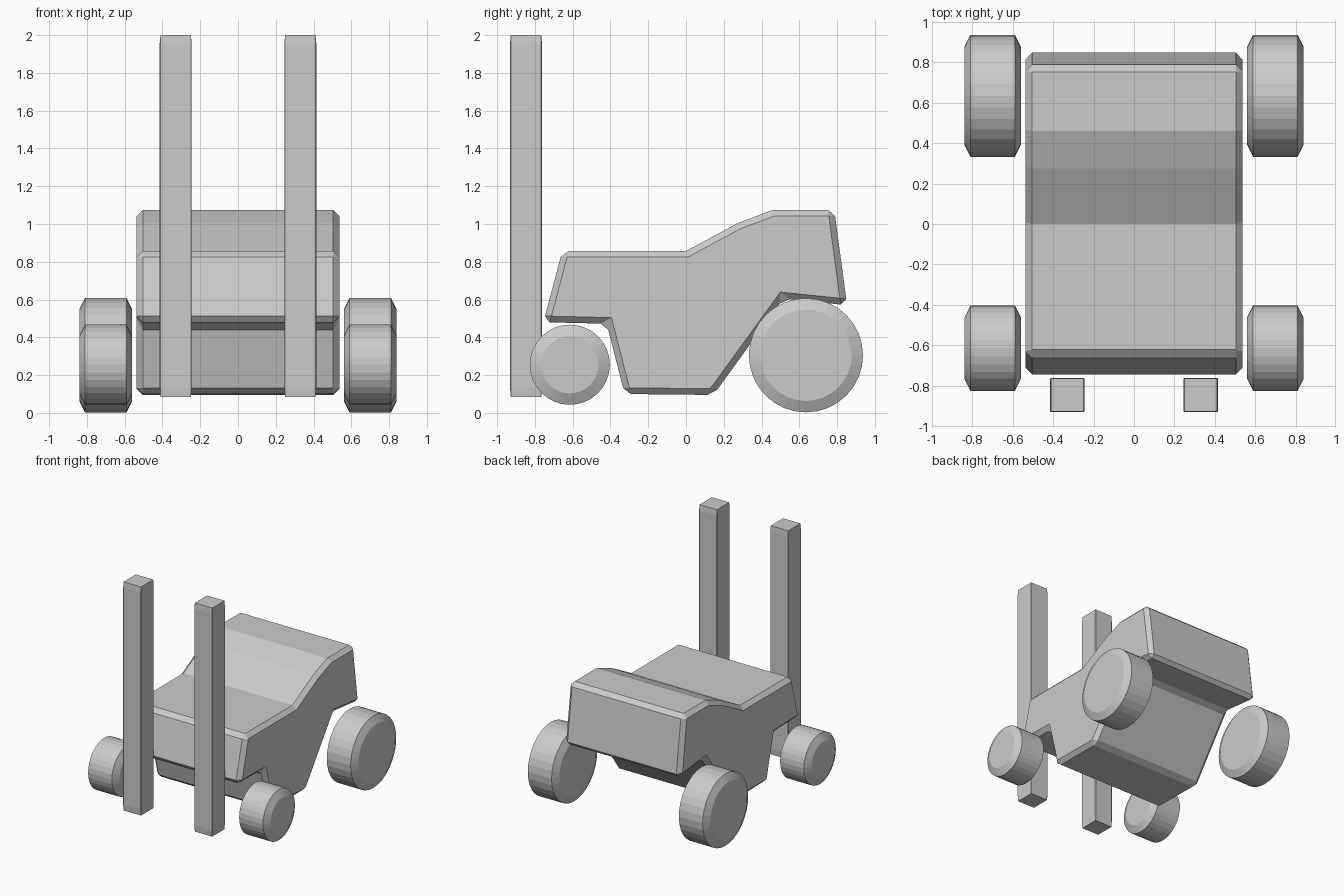
import bpy, bmesh, math
from mathutils import Matrix

cube = bpy.data.objects.get("Cube")
if cube:
    bpy.data.objects.remove(cube, do_unlink=True)

grey = bpy.data.materials.new("plain grey")
grey.use_nodes = True
grey.diffuse_color = (0.6, 0.6, 0.6, 1)
grey.node_tree.nodes["Principled BSDF"].inputs["Base Color"].default_value = (0.6, 0.6, 0.6, 1)


def add_object(name, bm):
    bmesh.ops.recalc_face_normals(bm, faces=bm.faces)
    mesh = bpy.data.meshes.new(name)
    bm.to_mesh(mesh)
    bm.free()
    mesh.materials.append(grey)
    obj = bpy.data.objects.new(name, mesh)
    bpy.context.collection.objects.link(obj)
    return obj


def body():
    # side profile (y, z), extruded across x and chamfered
    profile = [(-0.755, 0.48), (-0.655, 0.857), (0, 0.857), (0.275, 1.005),
               (0.46, 1.075), (0.785, 1.075), (0.853, 0.57), (0.515, 0.605),
               (0.145, 0.095), (-0.325, 0.1), (-0.42, 0.472)]
    half = 0.537
    bm = bmesh.new()
    side = bm.faces.new([bm.verts.new((-half, y, z)) for y, z in profile])
    new = bmesh.ops.extrude_face_region(bm, geom=[side], use_keep_orig=True)["geom"]
    verts = [g for g in new if isinstance(g, bmesh.types.BMVert)]
    bmesh.ops.translate(bm, verts=verts, vec=(2 * half, 0, 0))
    obj = add_object("body", bm)
    bevel = obj.modifiers.new("chamfer", 'BEVEL')
    bevel.width = 0.033
    bevel.segments = 1
    bevel.limit_method = 'ANGLE'
    bevel.angle_limit = math.radians(30)


def wheel(name, x, y, z, radius):
    # 32-sided drum with a chamfered rim on both faces
    rim, edge, half = 0.06, 0.03, 0.14
    bm = bmesh.new()
    for offset, r1, r2, depth in ((0, radius, radius, 2 * (half - edge)),):
        bmesh.ops.create_cone(bm, cap_ends=True, segments=32, radius1=r1, radius2=r2,
                              depth=depth, matrix=Matrix.Rotation(math.pi / 2, 4, 'Y'))
    caps = [f for f in bm.faces if len(f.verts) > 4]
    for cap in caps:
        direction = math.copysign(edge, cap.calc_center_median().x)
        outer = bmesh.ops.extrude_discrete_faces(bm, faces=[cap])["faces"][0]
        for v in outer.verts:
            v.co.x += direction
            v.co.y *= (radius - rim) / radius
            v.co.z *= (radius - rim) / radius
    add_object(name, bm).location = (x, y, z)


def mast(name, x):
    # chamfered unit cube stretched into an upright post
    bm = bmesh.new()
    bmesh.ops.create_cube(bm, size=1)
    bmesh.ops.bevel(bm, geom=list(bm.edges), offset=0.026, segments=1,
                    affect='EDGES', profile=0.5)
    bmesh.ops.scale(bm, verts=bm.verts, vec=(0.17, 0.17, 1.915))
    add_object(name, bm).location = (x, -0.847, 1.0425)


body()
for side, s in (("left", 1), ("right", -1)):
    wheel(side + "_front_wheel", s * 0.70, -0.615, 0.255, 0.212)
    wheel(side + "_rear_wheel", s * 0.70, 0.635, 0.305, 0.302)
    mast(side + "_mast", s * 0.33)
